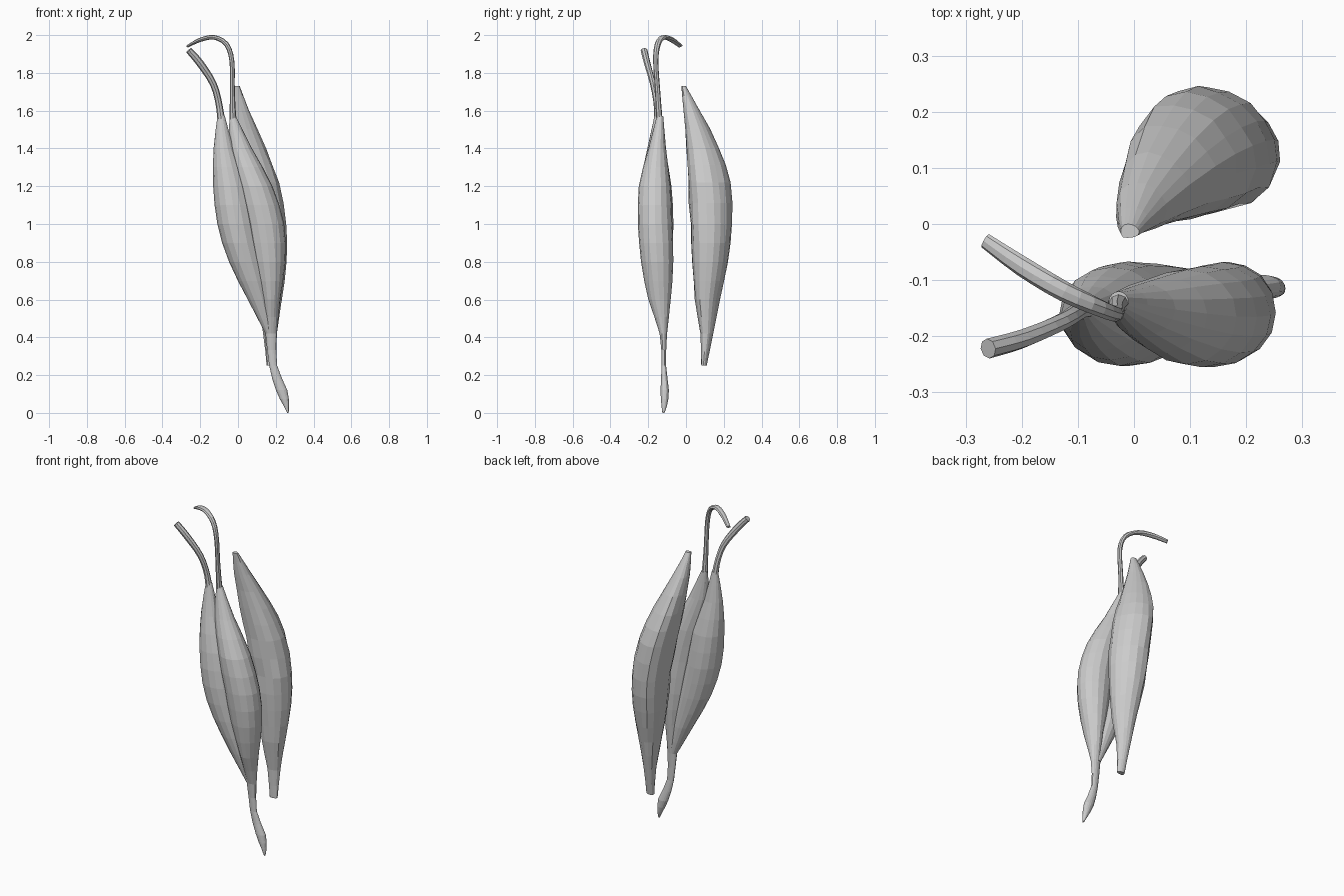
import bpy, bmesh, math, random
from mathutils import Vector

if "Cube" in bpy.data.objects:
    bpy.data.objects.remove(bpy.data.objects["Cube"])

random.seed(4)


def catmull(rows, steps):
    """Insert smooth in-between rows."""
    out = []
    for i in range(len(rows) - 1):
        a, b, c, d = (rows[max(0, min(len(rows) - 1, i + k))] for k in (-1, 0, 1, 2))
        for s in range(steps):
            t = s / steps
            out.append([0.5 * (2 * q + (r - p) * t + (2 * p - 5 * q + 4 * r - u) * t * t
                               + (3 * q - p - 3 * r + u) * t ** 3)
                        for p, q, r, u in zip(a, b, c, d)])
    return out + [list(rows[-1])]


def skin(name, rings):
    """Join rings of points into a closed, flat shaded tube."""
    bm = bmesh.new()
    loops = [[bm.verts.new(p) for p in ring] for ring in rings]
    n = len(loops[0])
    for a, b in zip(loops, loops[1:]):
        for i in range(n):
            bm.faces.new((a[i], a[(i + 1) % n], b[(i + 1) % n], b[i]))
    bm.faces.new(loops[0])
    bm.faces.new(loops[-1])
    bmesh.ops.recalc_face_normals(bm, faces=bm.faces)
    me = bpy.data.meshes.new(name)
    bm.to_mesh(me)
    bm.free()
    ob = bpy.data.objects.new(name, me)
    bpy.context.collection.objects.link(ob)
    return ob


def belly(name, rows, section, rough=0.0):
    """Rows are z, x min, x max, y min, y max."""
    rings = []
    for z, x0, x1, y0, y1 in catmull(rows, 2):
        ring = []
        for u, v in section:
            k = 1 - random.uniform(0, rough)
            ring.append(((x0 + x1) / 2 + u * k * (x1 - x0) / 2,
                         (y0 + y1) / 2 + v * k * (y1 - y0) / 2, z))
        rings.append(ring)
    return skin(name, rings)


def tendon(name, path, sides=8):
    """Path rows are x, y, z, radius along y, radius across."""
    rows = catmull(path, 3)
    pts = [Vector(r[:3]) for r in rows]
    rings = []
    for i, r in enumerate(rows):
        t = (pts[min(i + 1, len(pts) - 1)] - pts[max(i - 1, 0)]).normalized()
        side = (Vector((0, 1, 0)) - t * t.y).normalized()
        up = t.cross(side)
        rings.append([pts[i] + side * r[3] * math.cos(a) + up * r[4] * math.sin(a)
                      for a in (2 * math.pi * k / sides for k in range(sides))])
    return skin(name, rings)


oval = [(math.cos(2 * math.pi * i / 16), math.sin(2 * math.pi * i / 16)) for i in range(16)]

# Front muscle, outer head
belly("front_muscle_outer_head", [
    (1.58, -.108, -.072, -.165, -.135), (1.4, -.13, -.02, -.205, -.11),
    (1.2, -.132, .05, -.245, -.075), (1.0, -.11, .09, -.255, -.066),
    (.8, -.05, .13, -.235, -.07), (.6, .05, .165, -.19, -.08),
    (.42, .145, .185, -.14, -.1)], oval, 0.03)

# Front muscle, inner head with the lower tendon
belly("front_muscle_inner_head", [
    (1.57, -.045, -.01, -.155, -.12), (1.4, -.045, .075, -.2, -.105),
    (1.2, 0, .185, -.25, -.08), (1.0, .04, .245, -.256, -.07),
    (.8, .08, .252, -.24, -.065), (.6, .125, .225, -.2, -.08),
    (.42, .145, .207, -.14, -.1), (.25, .165, .208, -.13, -.105),
    (.12, .2, .262, -.135, -.09), (.04, .24, .27, -.13, -.1),
    (0, .26, .268, -.125, -.115)], oval, 0.03)

# Upper tendons
tendon("outer_tendon", [
    (-.26, -.222, 1.92, .018, .018), (-.2, -.205, 1.85, .017, .02),
    (-.13, -.175, 1.74, .015, .018), (-.098, -.155, 1.62, .015, .018),
    (-.085, -.152, 1.5, .022, .022)])
tendon("hooked_tendon", [
    (-.265, -.03, 1.942, .014, .007), (-.2, -.075, 1.975, .018, .011),
    (-.125, -.12, 1.988, .018, .012), (-.06, -.15, 1.95, .016, .013),
    (-.032, -.16, 1.86, .014, .013), (-.03, -.15, 1.7, .014, .013),
    (-.026, -.138, 1.5, .018, .02)])

# Rear muscle: flat toward the left, bulging to the right
wedge = [(-.7, -.9), (-.3, -1), (.15, -.97), (.55, -.85), (.85, -.6), (1, -.2), (.97, .15),
         (.8, .45), (.55, .72), (.2, .93), (-.15, 1), (-.5, .95), (-.8, .65), (-.92, .2), (-.95, -.4)]
belly("rear_muscle", [
    (1.73, -.025, .01, -.025, 0), (1.6, -.035, .06, -.015, .075),
    (1.4, -.025, .15, 0, .18), (1.22, 0, .218, .008, .238),
    (1.0, .04, .257, .02, .248), (.8, .06, .26, .03, .225),
    (.6, .1, .235, .045, .18), (.42, .13, .207, .075, .145),
    (.25, .15, .2, .08, .11)], wedge, 0.06)
